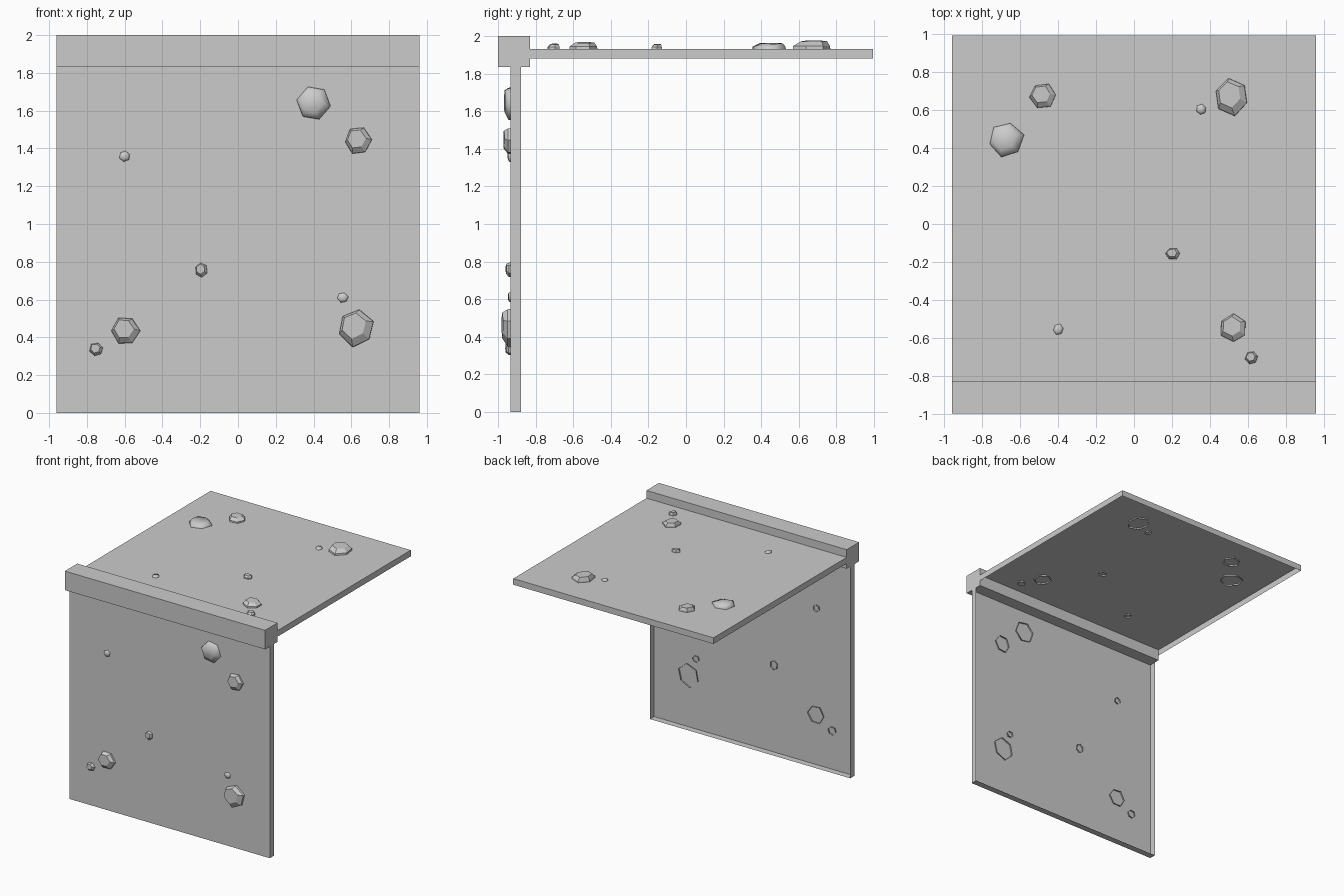
import bpy, bmesh, math, random
from mathutils import Matrix, Vector

if "Cube" in bpy.data.objects:
    bpy.data.objects.remove(bpy.data.objects["Cube"])

random.seed(4)


def finish(bm, name):
    mesh = bpy.data.meshes.new(name)
    bm.to_mesh(mesh)
    bm.free()
    ob = bpy.data.objects.new(name, mesh)
    bpy.context.collection.objects.link(ob)
    return ob


def box(name, lo, hi, open_dir=None):
    """Box between two corners, optionally with the face towards open_dir removed."""
    lo, hi = Vector(lo), Vector(hi)
    bm = bmesh.new()
    bmesh.ops.create_cube(bm, size=1)
    for v in bm.verts:
        v.co = Vector([(lo[i] + hi[i]) / 2 + v.co[i] * (hi[i] - lo[i]) for i in range(3)])
    bm.normal_update()
    if open_dir:
        gone = [f for f in bm.faces if f.normal.dot(Vector(open_dir)) > 0.9]
        bmesh.ops.delete(bm, geom=gone, context='FACES')
    return finish(bm, name)


def rock(name, frame, u, v, ru, rv, height, turn, smooth=False):
    """Faceted open-backed stone: uneven foot ring, shoulder ring and tilted crown."""
    n = 6
    bm = bmesh.new()
    rings = []
    levels = ((1.0, -0.012, 0), (0.97, height * 0.35, 0), (0.68, height * 0.95, 0.12))
    wobble = [random.uniform(0.92, 1.06) for _ in range(n)]
    for scale, h, shift in levels:
        ring = []
        for i in range(n):
            a = math.radians(turn) + math.tau * i / n
            x = math.cos(a) * scale * wobble[i] - shift
            y = math.sin(a) * scale * wobble[i] + shift
            tilt = 1 - 0.15 * x if shift else 1
            ring.append(bm.verts.new(frame @ Vector((u + x * ru, v + y * rv, h * tilt))))
        rings.append(ring)
    for a, b in zip(rings, rings[1:]):
        for i in range(n):
            j = (i + 1) % n
            bm.faces.new((a[i], a[j], b[j], b[i]))
    bm.faces.new(rings[-1])
    for f in bm.faces:
        f.smooth = smooth
    return finish(bm, name)


# Corner beam and the two open-backed panels
box("corner_beam", (-0.96, -1.0, 1.835), (0.96, -0.83, 2.0))
box("wall_panel", (-0.96, -0.935, 0), (0.96, -0.878, 1.84), (0, 1, 0))
box("roof_panel", (-0.96, -0.83, 1.88), (0.96, 0.995, 1.933), (0, 0, -1))

# Stones: u, v, radius u, radius v, height, turn, smooth
wall_stones = [
    (0.40, 1.64, 0.095, 0.100, 0.032, 50, True),
    (0.635, 1.44, 0.072, 0.076, 0.036, 5, False),
    (-0.60, 1.36, 0.030, 0.030, 0.014, 20, True),
    (-0.195, 0.757, 0.034, 0.040, 0.024, 35, False),
    (-0.595, 0.435, 0.076, 0.080, 0.042, 0, False),
    (-0.75, 0.337, 0.037, 0.037, 0.026, 15, False),
    (0.555, 0.61, 0.030, 0.028, 0.012, 10, True),
    (0.625, 0.45, 0.100, 0.102, 0.045, 20, False),
]
roof_stones = [
    (-0.48, 0.675, 0.074, 0.071, 0.034, 5, False),
    (-0.675, 0.445, 0.095, 0.096, 0.030, 15, True),
    (0.515, 0.67, 0.093, 0.099, 0.042, 40, False),
    (0.355, 0.605, 0.028, 0.030, 0.014, 20, True),
    (0.205, -0.155, 0.040, 0.032, 0.024, 0, False),
    (-0.40, -0.555, 0.028, 0.030, 0.012, 10, True),
    (0.525, -0.55, 0.075, 0.075, 0.034, 30, False),
    (0.62, -0.705, 0.035, 0.037, 0.026, 10, False),
]
wall_frame = Matrix.Translation((0, -0.935, 0)) @ Matrix.Rotation(math.pi / 2, 4, 'X')
roof_frame = Matrix.Translation((0, 0, 1.933))
for label, frame, stones in (("wall_stone", wall_frame, wall_stones),
                             ("roof_stone", roof_frame, roof_stones)):
    for k, s in enumerate(stones, 1):
        rock(f"{label}_{k}", frame, *s)
